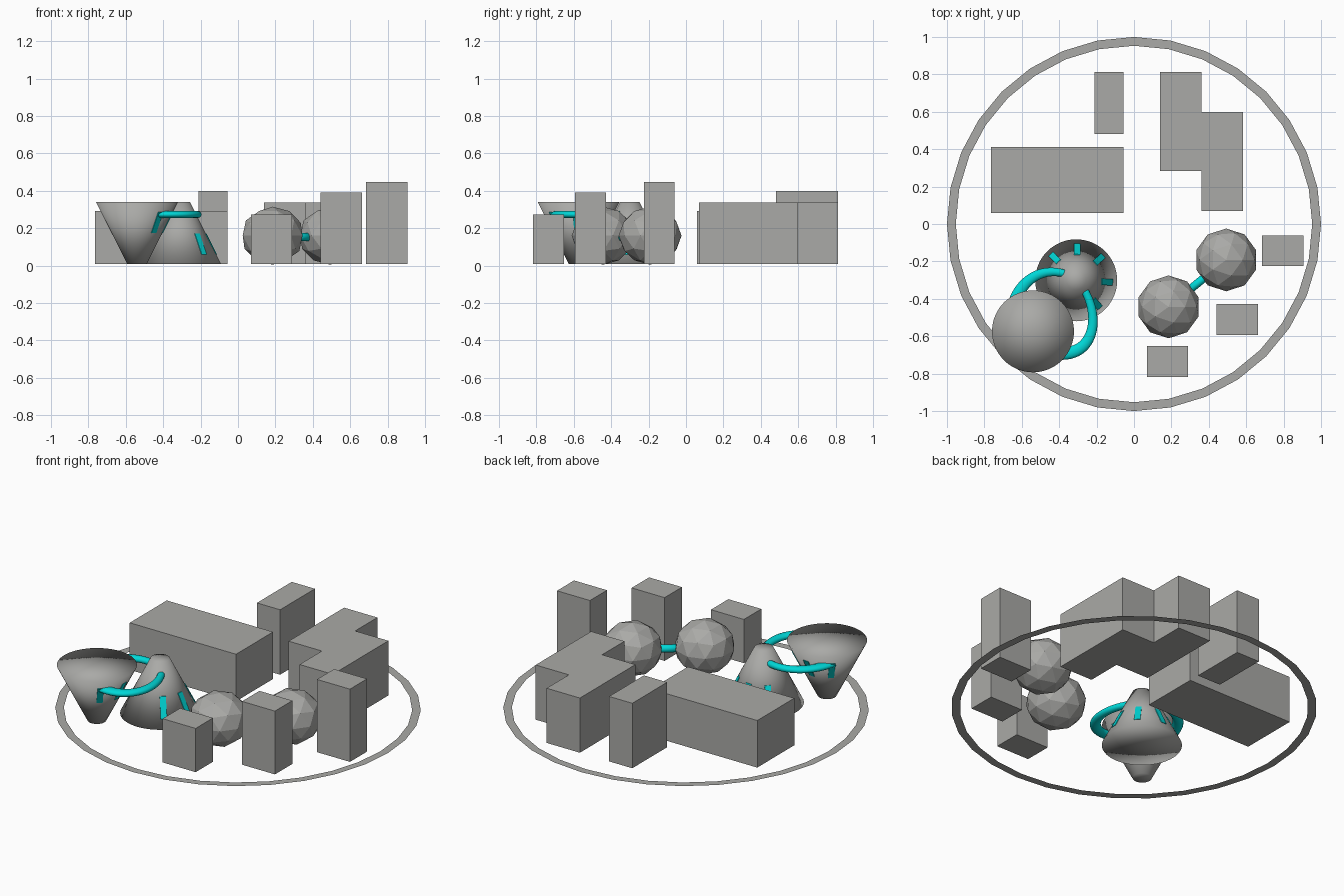
import bpy, bmesh, math
from mathutils import Vector, Matrix

if "Cube" in bpy.data.objects:
    bpy.data.objects.remove(bpy.data.objects["Cube"])


def material(name, rgb):
    m = bpy.data.materials.new(name)
    m.diffuse_color = (*rgb, 1)
    m.use_nodes = True
    m.node_tree.nodes["Principled BSDF"].inputs["Base Color"].default_value = m.diffuse_color
    return m


GREY = material("stone_grey", (0.40, 0.40, 0.385))
CYAN = material("bright_cyan", (0.0, 0.68, 0.68))
BASE = 0.008


def finish(bm, name, mat, smooth=False, recalc=True):
    if recalc:
        bmesh.ops.recalc_face_normals(bm, faces=bm.faces)
    for f in bm.faces:
        f.smooth = smooth
    me = bpy.data.meshes.new(name)
    bm.to_mesh(me)
    bm.free()
    ob = bpy.data.objects.new(name, me)
    ob.data.materials.append(mat)
    bpy.context.collection.objects.link(ob)
    return ob


def prism(name, outline, top):
    bm = bmesh.new()
    f = bm.faces.new([bm.verts.new((x, y, BASE)) for x, y in outline])
    ext = bmesh.ops.extrude_face_region(bm, geom=[f], use_keep_orig=True)
    for v in ext["geom"]:
        if isinstance(v, bmesh.types.BMVert):
            v.co.z = top
    return finish(bm, name, GREY)


def box(name, x0, x1, y0, y1, top):
    return prism(name, [(x0, y0), (x1, y0), (x1, y1), (x0, y1)], top)


# flat ground ring
bm = bmesh.new()
N = 32
loops = [[bm.verts.new((r * math.sin(2 * math.pi * i / N), r * math.cos(2 * math.pi * i / N), 0))
          for i in range(N)] for r in (1.0, 0.953)]
for i in range(N):
    j = (i + 1) % N
    bm.faces.new((loops[0][i], loops[1][i], loops[1][j], loops[0][j]))
finish(bm, "ground_ring", GREY, recalc=False)

# block buildings
box("tall_back_block", -0.21, -0.055, 0.48, 0.812, 0.40)
box("long_block", -0.765, -0.055, 0.06, 0.413, 0.292)
box("right_block", 0.685, 0.905, -0.225, -0.062, 0.447)
box("middle_block", 0.442, 0.662, -0.593, -0.427, 0.39)
box("front_block", 0.07, 0.29, -0.818, -0.652, 0.272)
prism("stepped_block", [(0.14, 0.283), (0.362, 0.283), (0.362, 0.07), (0.584, 0.07),
                        (0.584, 0.60), (0.362, 0.60), (0.362, 0.812), (0.14, 0.812)], 0.338)

# faceted domes and the link between them
domes = [Vector((0.185, -0.443, 0.16)), Vector((0.493, -0.192, 0.16))]
for k, c in enumerate(domes):
    bm = bmesh.new()
    bmesh.ops.create_icosphere(bm, subdivisions=2, radius=1,
                               matrix=Matrix.Translation(c) @ Matrix.Diagonal((0.168, 0.168, 0.155, 1)))
    finish(bm, f"faceted_sphere_{k + 1}", GREY)
d = domes[1] - domes[0]
bm = bmesh.new()
bmesh.ops.create_cone(bm, cap_ends=True, segments=16, radius1=0.022, radius2=0.022, depth=d.length - 0.2,
                      matrix=Matrix.Translation((domes[0] + domes[1]) / 2 - Vector((0, 0, 0.007)))
                      @ d.to_track_quat('Z', 'Y').to_matrix().to_4x4())
finish(bm, "sphere_link", CYAN, True)

# cone towers: one upright, one upside down, with five window plates each
TOP = 0.34
WIDE, NARROW = 0.219, 0.052


def cone_tower(name, cx, cy, flipped):
    def radius(z):
        t = (z - BASE) / (TOP - BASE)
        return NARROW + (WIDE - NARROW) * (t if flipped else 1 - t)
    bm = bmesh.new()
    bmesh.ops.create_cone(bm, cap_ends=True, cap_tris=True, segments=64, radius1=radius(BASE),
                          radius2=radius(TOP), depth=TOP - BASE,
                          matrix=Matrix.Translation((cx, cy, (TOP + BASE) / 2)))
    finish(bm, name, GREY, True)
    z0, z1 = (0.175, 0.287) if flipped else (0.06, 0.172)
    bm = bmesh.new()
    for i in range(5):
        a = math.radians(-49 + 45.7 * i)
        out, side = Vector((math.cos(a), math.sin(a), 0)), Vector((-math.sin(a), math.cos(a), 0))
        rings = []
        for z in (z0, z1):
            rings.append([bm.verts.new(Vector((cx, cy, z)) + out * (radius(z) + o) + side * s)
                          for o, s in ((0.003, -0.017), (0.003, 0.017), (-0.006, 0.017), (-0.006, -0.017))])
        bm.faces.new(rings[0])
        bm.faces.new(rings[1])
        for k in range(4):
            n = (k + 1) % 4
            bm.faces.new((rings[0][k], rings[0][n], rings[1][n], rings[1][k]))
    finish(bm, name + "_windows", CYAN)


C1, C2 = Vector((-0.309, -0.301, 0)), Vector((-0.54, -0.574, 0))
cone_tower("upright_cone", C1.x, C1.y, False)
cone_tower("inverted_cone", C2.x, C2.y, True)

# curved tubes bridging the cones, flattened and widening to the inverted cone
mid = (C1 + C2) / 2
U = (C2 - C1).normalized()
V = Vector((-U.y, U.x, 0))


def bridge(name, ctrl):
    P = [mid + U * u + V * v + Vector((0, 0, 0.273)) for u, v in ctrl]
    bm = bmesh.new()
    rings = []
    steps = 24
    for i in range(steps + 1):
        t = i / steps
        s = 1 - t
        p = P[0] * s**3 + P[1] * 3 * s * s * t + P[2] * 3 * s * t * t + P[3] * t**3
        tan = ((P[1] - P[0]) * s * s + (P[2] - P[1]) * 2 * s * t + (P[3] - P[2]) * t * t).normalized()
        n = Vector((-tan.y, tan.x, 0))
        w = 0.02 + 0.016 * t
        rings.append([bm.verts.new(p + n * w * math.cos(a) + Vector((0, 0, 0.019 * math.sin(a))))
                      for a in (2 * math.pi * k / 14 for k in range(14))])
    for a, b in zip(rings, rings[1:]):
        for k in range(14):
            n = (k + 1) % 14
            bm.faces.new((a[k], a[n], b[n], b[k]))
    bm.faces.new(rings[0])
    bm.faces.new(rings[-1])
    finish(bm, name, CYAN, True)


bridge("right_bridge", [(-0.17, 0.06), (-0.10, 0.26), (0.10, 0.33), (0.19, 0.16)])
bridge("left_bridge", [(-0.17, -0.06), (-0.11, -0.21), (0.05, -0.23), (0.17, -0.15)])
